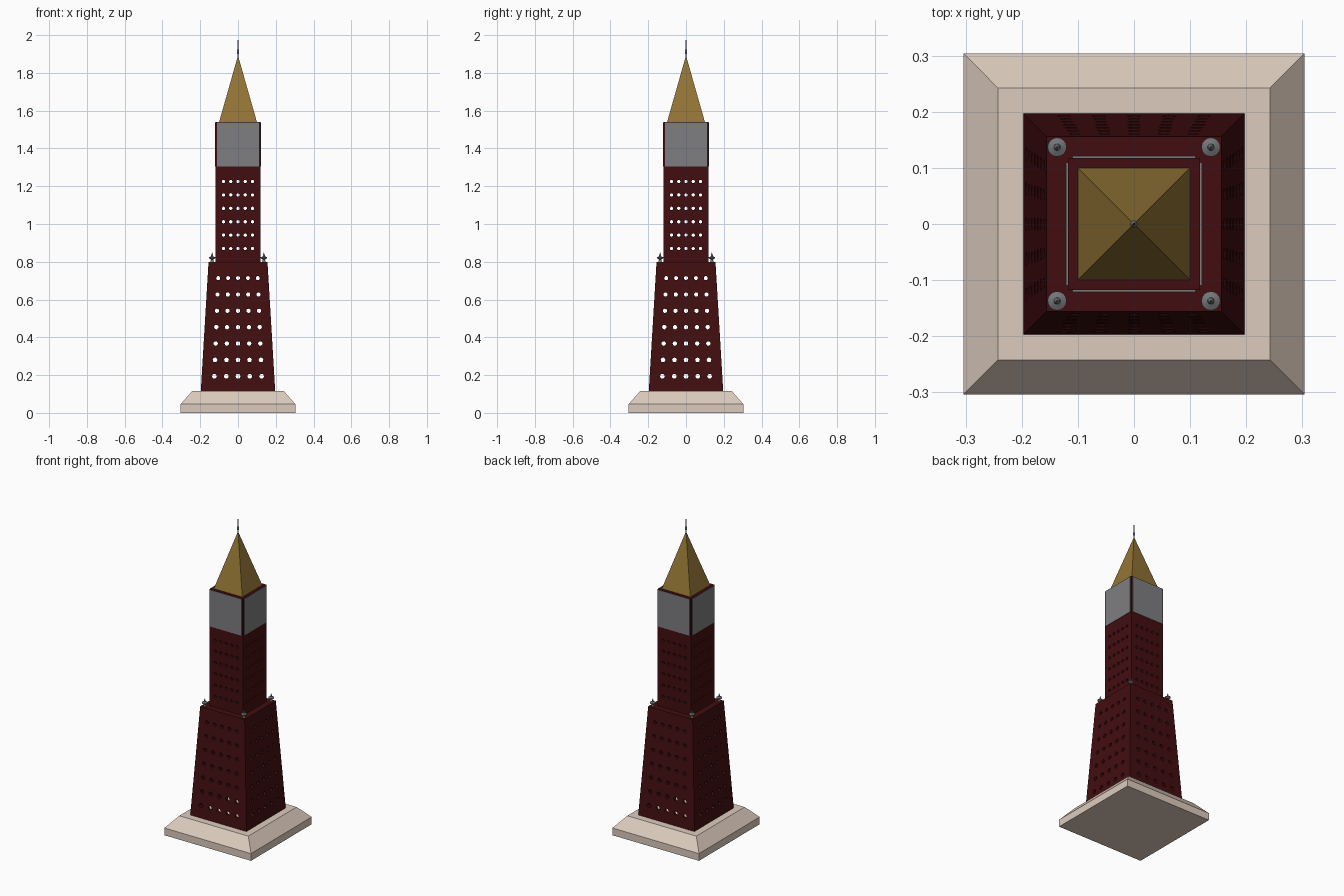
import bpy, bmesh, math
from mathutils import Matrix, Vector

if "Cube" in bpy.data.objects:
    bpy.data.objects.remove(bpy.data.objects["Cube"])


def mat(name, rgb):
    m = bpy.data.materials.new(name)
    m.diffuse_color = (*rgb, 1)
    m.use_nodes = True
    m.node_tree.nodes["Principled BSDF"].inputs["Base Color"].default_value = m.diffuse_color
    return m


STONE = mat("beige stone", (0.72, 0.60, 0.51))
RED = mat("dark red brick", (0.055, 0.0042, 0.005))
GREY = mat("grey panel", (0.21, 0.21, 0.22))
GOLD = mat("old gold", (0.29, 0.175, 0.036))
METAL = mat("grey metal", (0.17, 0.18, 0.19))


def finish(bm, name, material):
    bmesh.ops.recalc_face_normals(bm, faces=bm.faces[:])
    me = bpy.data.meshes.new(name)
    bm.to_mesh(me)
    bm.free()
    me.materials.append(material)
    ob = bpy.data.objects.new(name, me)
    bpy.context.collection.objects.link(ob)
    return ob


def square_loft(name, material, rings):
    """Square rings (half width, z) skinned in order, ends capped."""
    bm = bmesh.new()
    loops = [[bm.verts.new((sx * h, sy * h, z)) for sx, sy in
              ((-1, -1), (1, -1), (1, 1), (-1, 1))] for h, z in rings]
    for a, b in zip(loops, loops[1:]):
        for i in range(4):
            j = (i + 1) % 4
            bm.faces.new((a[i], a[j], b[j], b[i]))
    bm.faces.new(loops[0])
    bm.faces.new(loops[-1])
    return finish(bm, name, material)


def lathe(name, material, profile, loc, sides=16):
    """Revolve (radius, z) points about a vertical axis at loc."""
    bm = bmesh.new()
    vs = [bm.verts.new((r, 0, z)) for r, z in profile]
    es = [bm.edges.new(p) for p in zip(vs, vs[1:])]
    bmesh.ops.spin(bm, geom=vs + es, cent=(0, 0, 0), axis=(0, 0, 1),
                   angle=math.tau, steps=sides)
    bmesh.ops.remove_doubles(bm, verts=bm.verts[:], dist=1e-5)
    ob = finish(bm, name, material)
    ob.location = loc
    return ob


def pierce(tower, half_at, rows, columns, radius):
    """Cut round windows through all four walls; columns are fractions of half width."""
    bm = bmesh.new()
    for side in range(4):
        turn = Matrix.Rotation(side * math.pi / 2, 4, 'Z')
        for z in rows:
            h = half_at(z)
            for c in columns:
                m = (turn @ Matrix.Translation((c * h, -h + WALL / 2, z))
                     @ Matrix.Rotation(math.pi / 2, 4, 'X'))
                bmesh.ops.create_cone(bm, cap_ends=True, segments=12,
                                      radius1=radius * h, radius2=radius * h,
                                      depth=WALL * 2.2, matrix=m)
    cutter = finish(bm, "window_cutter", RED)
    cutter.hide_render = True
    mod = tower.modifiers.new("windows", 'BOOLEAN')
    mod.operation, mod.solver, mod.object = 'DIFFERENCE', 'EXACT', cutter
    dg = bpy.context.evaluated_depsgraph_get()
    mesh = bpy.data.meshes.new_from_object(tower.evaluated_get(dg))
    tower.modifiers.clear()
    tower.data = mesh
    bpy.data.objects.remove(cutter)


WALL = 0.015

# stepped stone base
square_loft("stone_base", STONE, [(0.304, 0), (0.304, 0.046), (0.242, 0.116)])


def shell(name, h0, z0, h1, z1):
    # hollow tower: closed roof, inner cavity open at the bottom
    bm = bmesh.new()
    rings = [(h0 - WALL, z0), (h0, z0), (h1, z1),]
    inner = (h1 - WALL, z1 - WALL)
    loops = [[bm.verts.new((sx * h, sy * h, z)) for sx, sy in
              ((-1, -1), (1, -1), (1, 1), (-1, 1))] for h, z in [inner] + rings]
    for a, b in zip(loops, loops[1:]):
        for i in range(4):
            j = (i + 1) % 4
            bm.faces.new((a[i], a[j], b[j], b[i]))
    bm.faces.new(loops[0])
    bm.faces.new(loops[-1])
    return finish(bm, name, RED)


# tapered lower tower and straight upper tower
lower = shell("lower_tower", 0.197, 0.116, 0.156, 0.80)
pierce(lower, lambda z: 0.197 - 0.041 * (z - 0.116) / 0.684,
       [0.194 + i * 0.0866 for i in range(7)],
       [i * 0.325 for i in range(-2, 3)], 0.066)
upper = shell("upper_tower", 0.118, 0.80, 0.118, 1.54)
pierce(upper, lambda z: 0.118, [0.87 + i * 0.071 for i in range(6)],
       [i * 0.325 for i in range(-2, 3)], 0.075)

# grey panels on the four sides of the upper tower
for side, label in enumerate(("front", "right", "back", "left")):
    bm = bmesh.new()
    turn = Matrix.Rotation(side * math.pi / 2, 4, 'Z')
    bmesh.ops.create_cube(bm, size=1, matrix=turn
                          @ Matrix.Translation((0, -0.118, 1.421))
                          @ Matrix.Diagonal((0.22, 0.006, 0.232, 1)))
    finish(bm, label + "_panel", GREY)

# gold pyramid roof
square_loft("pyramid_roof", GOLD, [(0.100, 1.54), (0.002, 1.885)])

# spire on the roof tip
lathe("spire", METAL, [(0, 1.87), (0.004, 1.875), (0.003, 1.895), (0.0065, 1.91),
                       (0.003, 1.93), (0.002, 1.96), (0, 2.0)], (0, 0, 0), 12)

# finials on the ledge corners
for sx in (-1, 1):
    for sy in (-1, 1):
        lathe("corner_finial", METAL,
              [(0, 0), (0.009, 0), (0.006, 0.012), (0.017, 0.019), (0.017, 0.024),
               (0.006, 0.029), (0.005, 0.036), (0, 0.05)],
              (sx * 0.137, sy * 0.137, 0.80))
